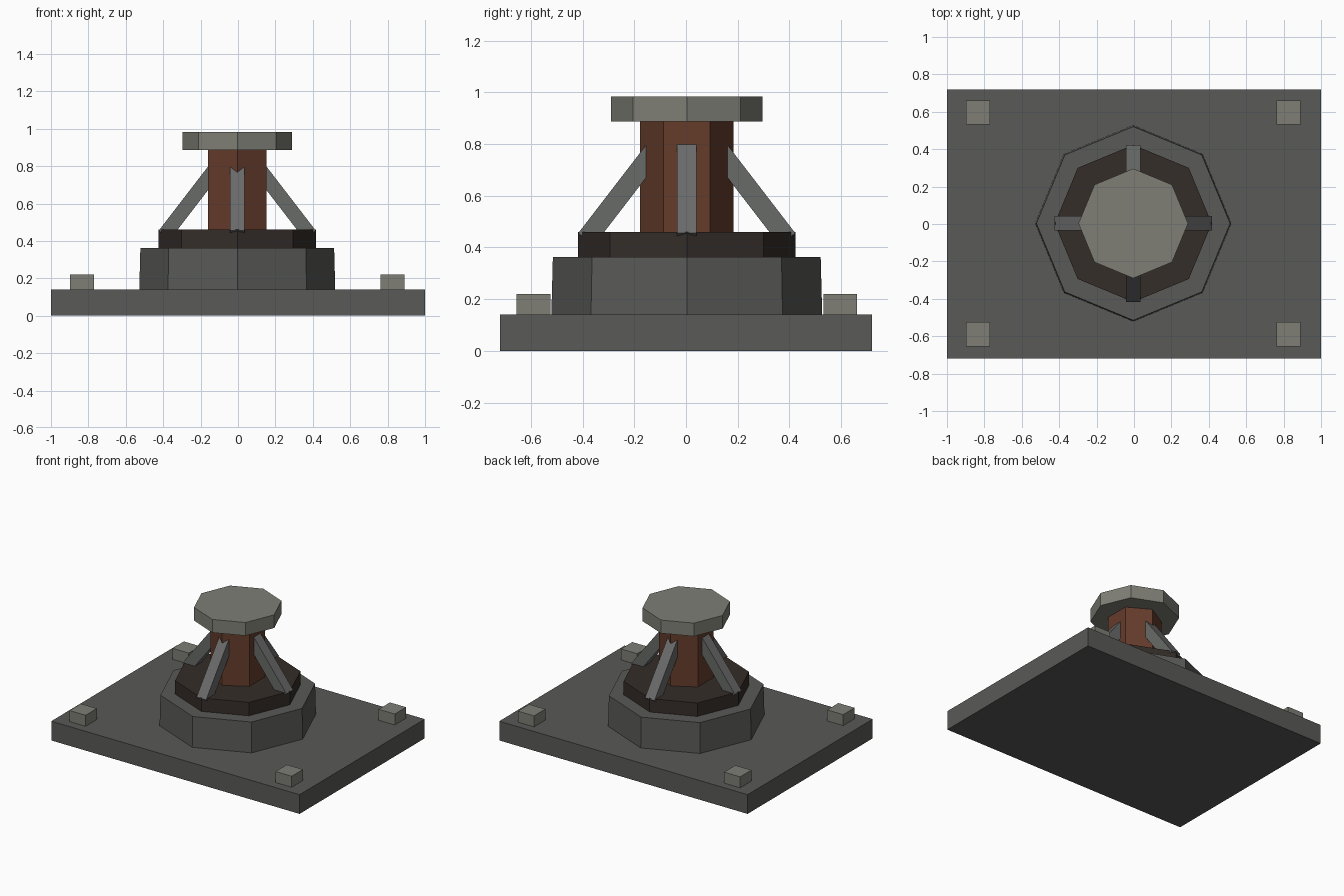
import bpy, bmesh
from math import pi, atan2, cos, sin
from mathutils import Matrix, Vector

if "Cube" in bpy.data.objects:
    bpy.data.objects.remove(bpy.data.objects["Cube"])

CX = -0.004  # upper parts sit a hair off centre


def material(name, rgb):
    m = bpy.data.materials.new(name)
    m.diffuse_color = (*rgb, 1)
    m.use_nodes = True
    m.node_tree.nodes["Principled BSDF"].inputs["Base Color"].default_value = m.diffuse_color
    return m


iron = material("dark_iron", (0.10, 0.10, 0.095))
steel = material("worn_steel", (0.21, 0.21, 0.18))
strut = material("strut_steel", (0.14, 0.145, 0.14))
soot = material("sooty_brown", (0.035, 0.026, 0.022))
rust = material("rust", (0.13, 0.045, 0.024))


def finish(name, bm, mat):
    bmesh.ops.recalc_face_normals(bm, faces=bm.faces)
    me = bpy.data.meshes.new(name)
    bm.to_mesh(me)
    bm.free()
    me.materials.append(mat)
    ob = bpy.data.objects.new(name, me)
    bpy.context.collection.objects.link(ob)
    return ob


def box(name, matrix, size, mat):
    bm = bmesh.new()
    bmesh.ops.create_cube(bm, size=1, matrix=matrix @ Matrix.Diagonal((*size, 1)))
    return finish(name, bm, mat)


def prism(name, sides, radius, z0, z1, mat, top_radius=None, turn=0.0):
    bm = bmesh.new()
    bmesh.ops.create_cone(
        bm, cap_ends=True, segments=sides, radius1=radius,
        radius2=top_radius or radius, depth=z1 - z0,
        matrix=Matrix.Translation((CX, 0.003, (z0 + z1) / 2)) @ Matrix.Rotation(turn, 4, 'Z'))
    return finish(name, bm, mat)


# Base plate and corner bolts
box("base_plate", Matrix.Translation((0, 0, 0.07)), (2.0, 1.44, 0.14), iron)
for i, (sx, sy) in enumerate([(-1, -1), (1, -1), (-1, 1), (1, 1)]):
    box(f"corner_bolt_{i + 1}",
        Matrix.Translation((CX + sx * 0.83, 0.003 + sy * 0.593, 0.17)),
        (0.13, 0.13, 0.10), steel)

# Stacked pedestal: vertices lie on the axes
prism("pedestal_drum", 8, 0.524, 0.135, 0.362, iron, top_radius=0.518)
prism("dark_collar", 8, 0.42, 0.36, 0.46, soot)
prism("rust_column", 6, 0.18, 0.45, 0.89, rust)
prism("top_cap", 8, 0.293, 0.887, 0.983, steel)

# Four slanted braces from collar edge up into the column
foot = Vector((0.42, 0, 0.455))
slope = atan2(1.30, 1.0)
length, thick = 0.48, 0.077
along = Vector((-cos(slope), 0, sin(slope)))
outward = Vector((sin(slope), 0, cos(slope)))
centre = foot + along * length / 2 - outward * thick / 2
for i in range(4):
    m = (Matrix.Translation((CX, 0.003, 0)) @ Matrix.Rotation(i * pi / 2, 4, 'Z')
         @ Matrix.Translation(centre) @ Matrix.Rotation(slope - pi / 2, 4, 'Y'))
    box(f"brace_{i + 1}", m, (thick, thick, length), strut)
